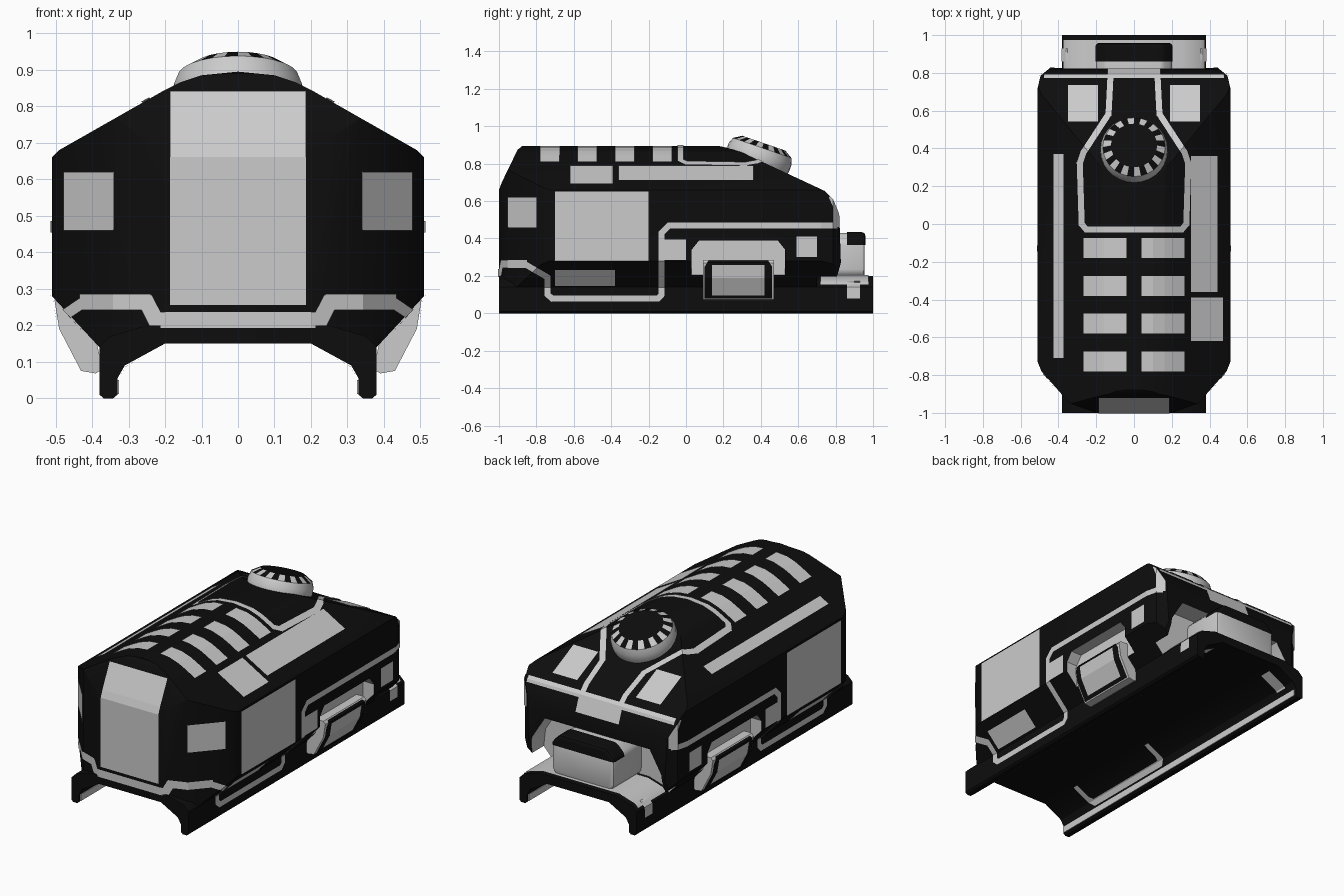
import bpy, bmesh, math
from mathutils import Vector, Matrix

if "Cube" in bpy.data.objects:
    bpy.data.objects.remove(bpy.data.objects["Cube"])


def material(name, value):
    m = bpy.data.materials.new(name)
    m.use_nodes = True
    colour = (value, value, value, 1)
    m.diffuse_color = colour
    m.node_tree.nodes["Principled BSDF"].inputs["Base Color"].default_value = colour
    return m


BLACK = material("black", 0.004)
GREY = material("light grey", 0.6)


def place(axis, u, v, w):
    """Point from two profile coordinates and the depth along an axis."""
    return Vector({"x": (w, u, v), "y": (u, w, v), "z": (u, v, w)}[axis])


def make(name, bm, *mats):
    mesh = bpy.data.meshes.new(name)
    bm.to_mesh(mesh)
    bm.free()
    for m in mats:
        mesh.materials.append(m)
    obj = bpy.data.objects.new(name, mesh)
    bpy.context.scene.collection.objects.link(obj)
    return obj


def prism(name, profile, axis, lo, hi, mat, bevel=0):
    bm = bmesh.new()
    face = bm.faces.new([bm.verts.new(place(axis, u, v, lo)) for u, v in profile])
    new = bmesh.ops.extrude_face_region(bm, geom=[face])["geom"]
    move = place(axis, 0, 0, hi - lo)
    bmesh.ops.translate(bm, vec=move, verts=[g for g in new if isinstance(g, bmesh.types.BMVert)])
    bmesh.ops.recalc_face_normals(bm, faces=bm.faces)
    if bevel:
        bmesh.ops.bevel(bm, geom=bm.edges[:], offset=bevel, segments=2, affect="EDGES", profile=0.5)
    return make(name, bm, mat)


def mirrored(half):
    return half + [(-u, v) for u, v in reversed(half) if u]


def boolean(obj, cutter, operation):
    mod = obj.modifiers.new("cut", "BOOLEAN")
    mod.object, mod.operation, mod.solver = cutter, operation, "EXACT"
    mod.material_mode = "TRANSFER"
    with bpy.context.temp_override(object=obj, active_object=obj):
        bpy.ops.object.modifier_apply(modifier="cut")
    bpy.data.objects.remove(cutter)


def smooth(obj, angle=30):
    for o in bpy.context.selected_objects:
        o.select_set(False)
    obj.select_set(True)
    bpy.context.view_layer.objects.active = obj
    bpy.ops.object.shade_smooth_by_angle(angle=math.radians(angle))


def box(u0, u1, v0, v1):
    return [(u0, v0), (u1, v0), (u1, v1), (u0, v1)]


def stroke(points, width):
    """Convex strips along a path."""
    strips = []
    for a, b in zip(points, points[1:]):
        a, b = Vector(a), Vector(b)
        d = (b - a).normalized() * width / 2
        n = Vector((-d.y, d.x))
        a, b = a - d * 0.5, b + d * 0.5
        strips.append([a - n, b - n, b + n, a + n])
    return strips


def paint(name, axis, sign, polys, sources, mat=GREY, lift=0.004):
    """Thin plate that follows the source surface inside the given outlines."""
    out = bmesh.new()
    d = place(axis, 0, 0, sign)
    for poly in polys:
        mid = sum((place(axis, u, v, 0) for u, v in poly), Vector()) / len(poly)
        for mesh in sources:
            bm = bmesh.new()
            bm.from_mesh(mesh)
            bm.normal_update()
            away = [f for f in bm.faces if f.normal.dot(d) < 0.1]
            bmesh.ops.delete(bm, geom=away, context="FACES")
            for p, q in zip(poly, list(poly[1:]) + [poly[0]]):
                p, q = place(axis, *p, 0), place(axis, *q, 0)
                n = (q - p).cross(d).normalized()
                if n.dot(mid - p) > 0:
                    n = -n
                bmesh.ops.bisect_plane(bm, geom=bm.verts[:] + bm.edges[:] + bm.faces[:],
                                       plane_co=p, plane_no=n, clear_outer=True)
            bm.normal_update()
            for v, n in [(v, v.normal.copy()) for v in bm.verts]:
                v.co += n * lift
            part = bpy.data.meshes.new("part")
            bm.to_mesh(part)
            bm.free()
            out.from_mesh(part)
            bpy.data.meshes.remove(part)
    return make(name, out, mat)


def paint_pair(name, axis, sign, polys, sources, **kw):
    """Paint the left side and its mirror image."""
    paint("left_" + name, axis, sign, polys, sources, **kw)
    if axis == "x":
        paint("right_" + name, axis, -sign, polys, sources, **kw)
    else:
        flipped = [[(-u, v) for u, v in p] for p in polys]
        paint("right_" + name, axis, sign, flipped, sources, **kw)


# Body: the common volume of a front, a side and a plan profile
body = prism("body", mirrored([(0, 0.17), (0.38, 0.14), (0.51, 0.28), (0.51, 0.66), (0.49, 0.68),
             (0.2, 0.845), (0.16, 0.865), (0.1, 0.885), (0, 0.895)]), "y", -1.2, 1.2, BLACK)
side = prism("side_cut", [(-1, 0), (-1, 0.66), (-0.985, 0.7), (-0.9, 0.875), (-0.88, 0.89), (-0.86, 1),
             (0.13, 1), (0.15, 0.9), (0.22, 0.885), (0.3, 0.86), (0.74, 0.655), (0.785, 0.61),
             (0.82, 0.52), (0.828, 0.27), (0.78, 0.1)], "x", -1, 1, BLACK)
plan = prism("plan_cut", mirrored([(0.2, -1), (0.34, -0.95), (0.49, -0.78), (0.51, -0.73),
             (0.51, 0.72), (0.495, 0.785), (0.44, 0.83)]), "z", -1, 2, BLACK)
boolean(body, side, "INTERSECT")
boolean(body, plan, "INTERSECT")
shell = body.data.copy()

# Base plate with two rails
base = prism("base_rails", mirrored([(0, 0.15), (0.2, 0.15), (0.31, 0.09), (0.33, 0.055), (0.33, 0.01),
             (0.342, 0), (0.368, 0), (0.38, 0.01), (0.38, 0.14), (0.35, 0.17), (0.25, 0.2), (0, 0.2)]),
             "y", -1, 1, BLACK)
skin = [shell, base.data]

# Rear cavity and side recesses
boolean(body, prism("cavity", mirrored([(0.44, 0.13), (0.42, 0.3), (0.34, 0.43)]),
                    "y", 0.7, 1.1, GREY), "DIFFERENCE")
recess = [(0.03, 0.1), (0.03, 0.34), (0.07, 0.39), (0.49, 0.39), (0.53, 0.34), (0.53, 0.1)]
for s, label in ((1, "left"), (-1, "right")):
    boolean(body, prism("recess", recess, "x", s * 0.44, s * 0.7, GREY), "DIFFERENCE")
    # Side latch with a black rim and a grey face
    latch = prism(label + "_latch", [(s * u, v) for u, v in ((0.37, 0.08), (0.39, 0.068), (0.43, 0.075),
                  (0.49, 0.19), (0.503, 0.27), (0.49, 0.285), (0.42, 0.285))], "y", 0.09, 0.47, GREY)
    paint(label + "_latch_rim", "x", s, [[(0.1, 0.08), (0.46, 0.08), (0.46, 0.25), (0.44, 0.28),
          (0.12, 0.28), (0.1, 0.25)]], [latch.data], mat=BLACK)
    paint(label + "_latch_face", "x", s, [box(0.14, 0.42, 0.1, 0.26)], [latch.data], lift=0.008)
    smooth(latch)
    # Bright runner on the inner rail face
    prism(label + "_rail_runner", box(-0.99, 0.99, 0.012, 0.05), "x", s * 0.326, s * 0.331, GREY)
smooth(body)
smooth(base)

# Rear plug with a black cap
plug = prism("rear_plug", mirrored([(0.17, 0.19), (0.2, 0.22), (0.2, 0.38), (0.15, 0.43)]),
             "y", 0.68, 0.955, GREY, bevel=0.015)
paint("plug_cap_top", "z", 1, [box(-0.21, 0.21, 0.86, 0.97)], [plug.data], mat=BLACK)
paint("plug_cap_rear", "y", 1, [box(-0.21, 0.21, 0.365, 0.45)], [plug.data], mat=BLACK)
smooth(plug)
paint("ledge_plate", "z", 1, [box(-0.37, 0.37, 0.72, 0.975)], [base.data])
paint_pair("ledge_notch", "x", 1, [box(0.86, 0.93, 0.08, 0.17)], [base.data])

# Knob: a lathed cap with alternating grips
SEGMENTS = 28
rings = [(0.165, -0.06), (0.178, 0.0), (0.178, 0.035), (0.165, 0.068), (0.122, 0.095)]
bm = bmesh.new()
loops = [[bm.verts.new((r * math.cos(i * math.tau / SEGMENTS), r * math.sin(i * math.tau / SEGMENTS), z))
          for i in range(SEGMENTS)] for r, z in rings]
for k in range(len(rings) - 1):
    for i in range(SEGMENTS):
        j = (i + 1) % SEGMENTS
        f = bm.faces.new((loops[k][i], loops[k][j], loops[k + 1][j], loops[k + 1][i]))
        f.material_index = int(k == len(rings) - 2 and i % 2 == 0)
bm.faces.new(loops[-1]).material_index = 1
knob = make("knob", bm, GREY, BLACK)
knob.matrix_world = Matrix.Translation((0, 0.385, 0.82)) @ Matrix.Rotation(math.radians(-19), 4, "X")
smooth(knob)

# Roof plates
rows = [box(0.04, 0.265, y, y + 0.105) for y in (-0.78, -0.58, -0.38, -0.18)]
paint_pair("roof_slats", "z", 1, rows, [shell])
paint_pair("rear_roof_plate", "z", 1, [box(0.19, 0.35, 0.54, 0.735)], [shell])
paint("left_shoulder_plates", "z", 1, [box(0.3, 0.44, -0.36, 0.36), box(0.3, 0.47, -0.62, -0.39)], [shell])
paint("right_shoulder_strip", "z", 1, [box(-0.425, -0.37, -0.71, 0.37)], [shell])
outline = [(0, -0.03), (0.25, -0.03), (0.275, 0.0), (0.285, 0.32), (0.265, 0.38), (0.135, 0.58), (0.125, 0.77)]
paint_pair("knob_outline", "z", 1, stroke(outline, 0.032), [shell])

# Rear trim
paint("rear_block", "y", 1, [box(-0.14, 0.14, 0.52, 0.625)], [shell])
paint_pair("rear_trim", "y", 1, stroke([(0.13, 0.61), (0.47, 0.61)], 0.03), [shell])

# Front plates
paint("front_panel", "y", -1, [box(-0.187, 0.187, 0.255, 0.84)], [shell])
paint_pair("front_lamp", "y", -1, [box(0.34, 0.475, 0.46, 0.62)], [shell])
paint_pair("front_trim", "y", -1, stroke([(0, 0.215), (0.225, 0.215), (0.25, 0.264), (0.42, 0.264)], 0.044),
           [shell])

# Side plates and trim line
paint_pair("side_panel", "x", 1, [box(-0.7, -0.2, 0.28, 0.65)], [shell])
paint_pair("lower_panel", "x", 1, [box(-0.7, -0.38, 0.15, 0.235)], [shell])
paint_pair("side_markers", "x", 1, [box(-0.12, 0, 0.285, 0.395), box(0.59, 0.7, 0.3, 0.41)], [shell])
paint_pair("side_trim", "x", 1, stroke([(-0.92, 0.264), (-0.86, 0.264), (-0.74, 0.195), (-0.74, 0.1),
           (-0.715, 0.078), (-0.15, 0.078), (-0.13, 0.1), (-0.13, 0.43), (-0.09, 0.47), (0.8, 0.47),
           (0.8, 0.57), (0.78, 0.62)], 0.032), skin)
